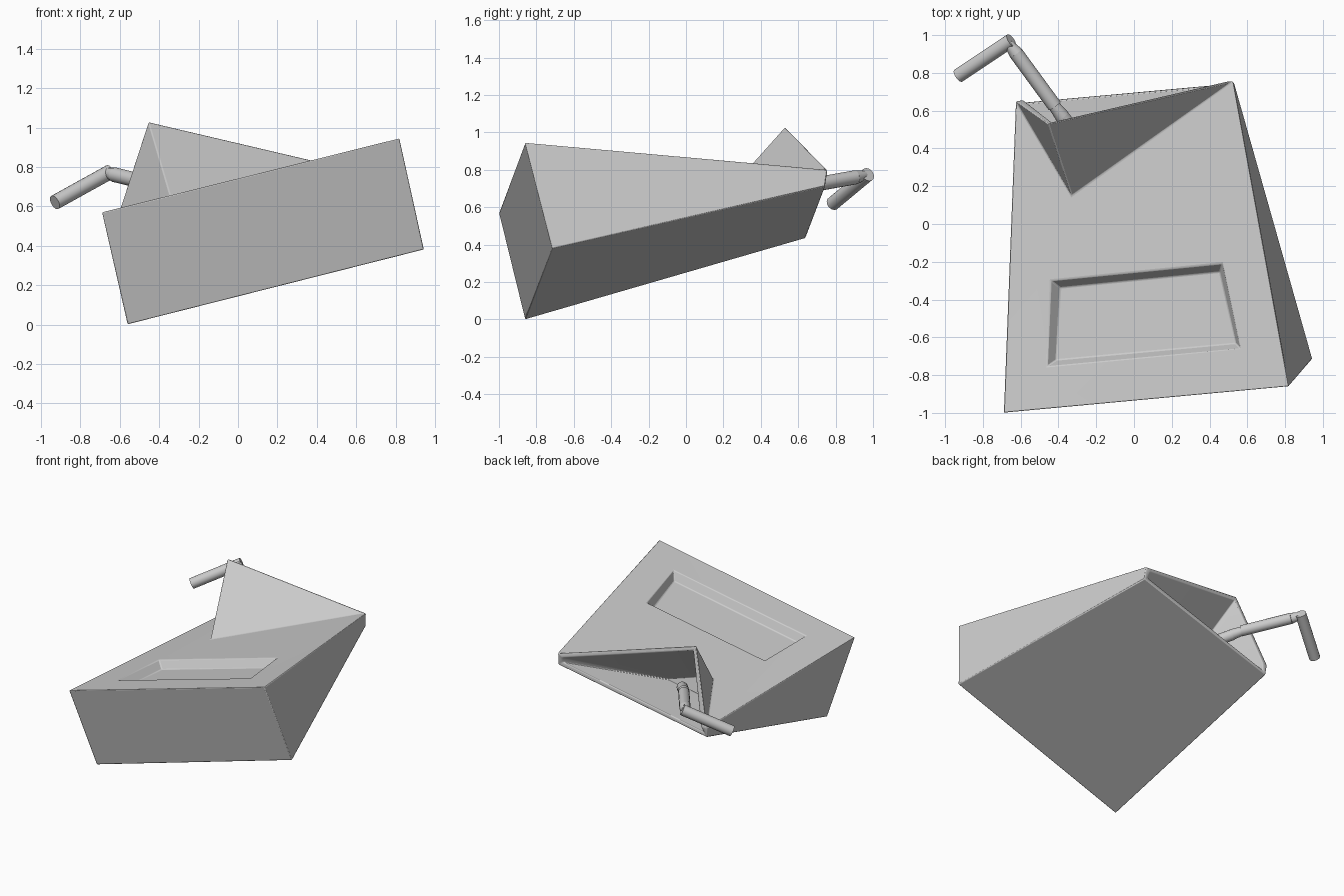
import bpy, bmesh
from mathutils import Vector

if "Cube" in bpy.data.objects:
    bpy.data.objects.remove(bpy.data.objects["Cube"])


def top_z(x, y):
    # sloping plane of the carton's upper panel
    return 0.57 + 0.249 * (x + 0.69) - 0.047 * (y + 1.0)


def finish(name, bm, angle):
    bmesh.ops.recalc_face_normals(bm, faces=bm.faces)
    mesh = bpy.data.meshes.new(name)
    bm.to_mesh(mesh)
    bm.free()
    ob = bpy.data.objects.new(name, mesh)
    bpy.context.collection.objects.link(ob)
    bpy.ops.object.select_all(action='DESELECT')
    ob.select_set(True)
    bpy.context.view_layer.objects.active = ob
    bpy.ops.object.shade_smooth_by_angle(angle=angle)
    return ob


# Carton: wedge body, folded-out spout
bm = bmesh.new()
v = lambda x, y, z=None: bm.verts.new((x, y, top_z(x, y) if z is None else z))
flt, frt = v(-0.69, -1.0), v(0.82, -0.86, 0.945)
frb, flb = v(0.945, -0.715, 0.38), v(-0.56, -0.86, 0.0)
rt, rb = v(0.525, 0.755, 0.80), v(0.53, 0.745, 0.71)
lt, lb = v(-0.625, 0.65), v(-0.62, 0.64, 0.435)
apex, fold = v(-0.455, 0.53, 1.03), v(-0.33, 0.15)
# Recess outline on the upper panel
o1, o2, o3, o4 = [v(x, y) for x, y in
                  ((-0.46, -0.755), (0.565, -0.66), (0.47, -0.21), (-0.44, -0.30))]
for loop in ((flt, frt, frb, flb), (flb, frb, rb, lb), (frt, rt, rb, frb),
             (flt, flb, lb, lt), (flt, frt, o2, o1), (frt, rt, o3, o2),
             (rt, fold, o4, o3), (fold, lt, o4), (lt, flt, o1, o4),
             (apex, fold, rt), (apex, lt, fold)):
    bm.faces.new(loop)
recess = bm.faces.new((o1, o2, o3, o4))
mouth = bm.faces.new((rb, rt, apex, lt, lb))
bmesh.ops.recalc_face_normals(bm, faces=bm.faces)

# Sunken panel
bmesh.ops.inset_region(bm, faces=[recess], thickness=0.05, depth=-0.06)

# Spout mouth: rim, then a pocket narrowing into the carton
bmesh.ops.inset_region(bm, faces=[mouth], thickness=0.04)
ext = bmesh.ops.extrude_discrete_faces(bm, faces=[mouth])['faces'][0]
centre = ext.calc_center_median()
goal = Vector((-0.24, 0.25, 0.56))
for vert in ext.verts:
    vert.co = goal + (vert.co - centre) * 0.3

carton = finish("carton_body", bm, 0.6)
bev = carton.modifiers.new("soft_edges", 'BEVEL')
bev.width = 0.012
bev.segments = 2
bev.limit_method = 'ANGLE'
bev.angle_limit = 0.35

# Straw: tube sections with pinched joints
bm = bmesh.new()


def tube(a, b, r1, r2):
    a, b = Vector(a), Vector(b)
    d = b - a
    mat = d.to_track_quat('Z', 'Y').to_matrix().to_4x4()
    mat.translation = (a + b) / 2
    bmesh.ops.create_cone(bm, cap_ends=True, segments=16, radius1=r1,
                          radius2=r2, depth=d.length, matrix=mat)


R = 0.038
tube((-0.27, 0.43, 0.635), (-0.385, 0.575, 0.69), R, R)
tube((-0.38, 0.57, 0.69), (-0.43, 0.635, 0.712), R, R * 0.8)
tube((-0.42, 0.625, 0.71), (-0.625, 0.905, 0.76), R, R)
tube((-0.625, 0.905, 0.76), (-0.665, 0.955, 0.772), R, R * 0.65)
tube((-0.65, 0.972, 0.775), (-0.93, 0.785, 0.62), R, R)
finish("straw", bm, 0.7)
